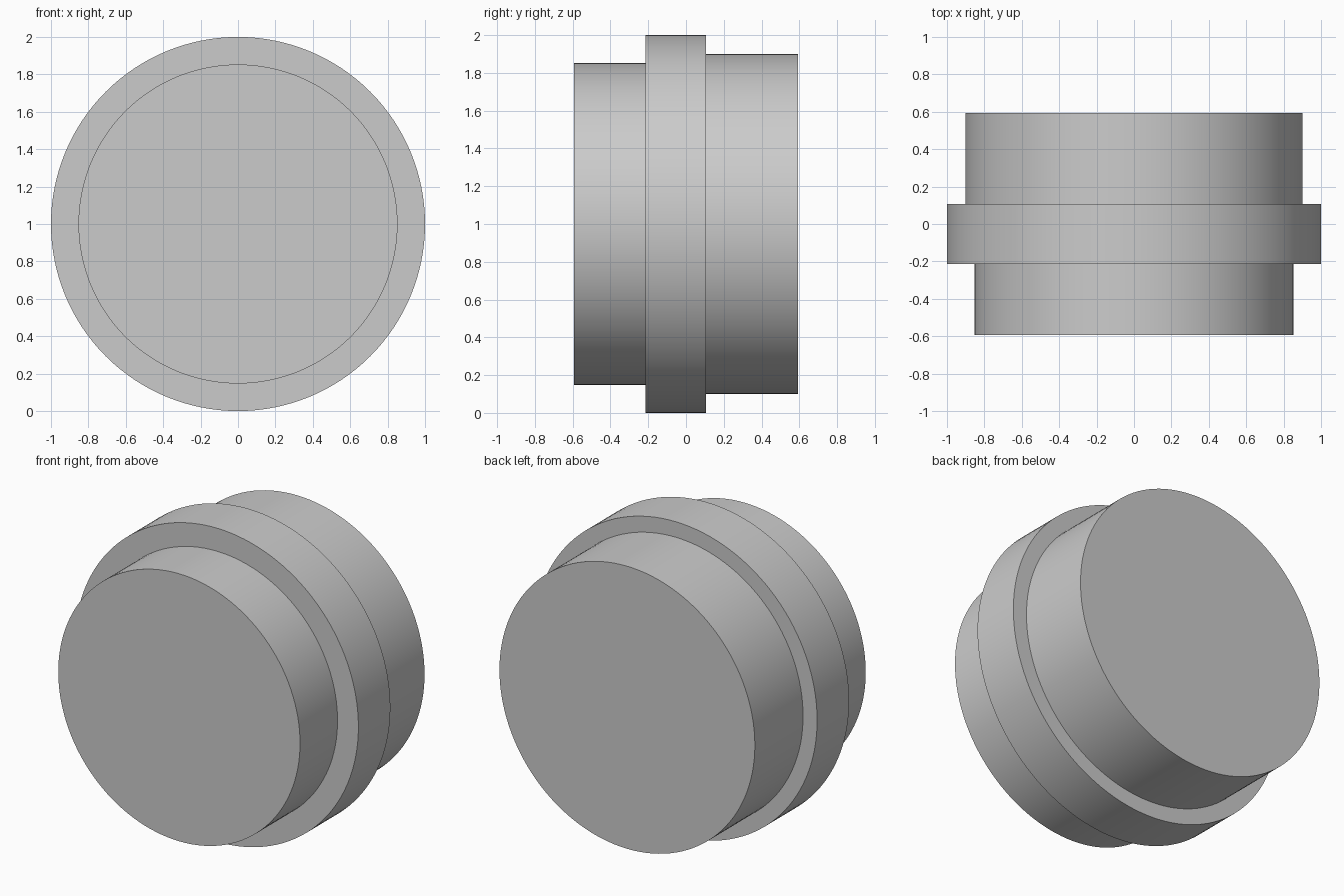
import bpy, bmesh
from math import cos, sin, tau

if "Cube" in bpy.data.objects:
    bpy.data.objects.remove(bpy.data.objects["Cube"])

SEGMENTS = 128

# Half profile of the stepped plug, front to back: (radius, y)
PROFILE = [
    (0.853, -0.593), (0.853, -0.215),   # front barrel
    (1.0, -0.215), (1.0, 0.107),        # middle flange
    (0.901, 0.107), (0.901, 0.593),     # rear barrel
]

bm = bmesh.new()
rings = [[bm.verts.new((r * cos(tau * i / SEGMENTS), y, 1 + r * sin(tau * i / SEGMENTS)))
          for i in range(SEGMENTS)] for r, y in PROFILE]

# Walls and steps between neighbouring rings
for a, b in zip(rings, rings[1:]):
    for i in range(SEGMENTS):
        j = (i + 1) % SEGMENTS
        bm.faces.new((a[i], a[j], b[j], b[i]))

# Flat end caps
bm.faces.new(rings[0])
bm.faces.new(rings[-1])
bmesh.ops.recalc_face_normals(bm, faces=bm.faces[:])

mesh = bpy.data.meshes.new("stepped_plug")
bm.to_mesh(mesh)
bm.free()
plug = bpy.data.objects.new("stepped_plug", mesh)
bpy.context.collection.objects.link(plug)

# Smooth round walls, crisp step edges
bpy.context.view_layer.objects.active = plug
plug.select_set(True)
bpy.ops.object.shade_smooth_by_angle()
